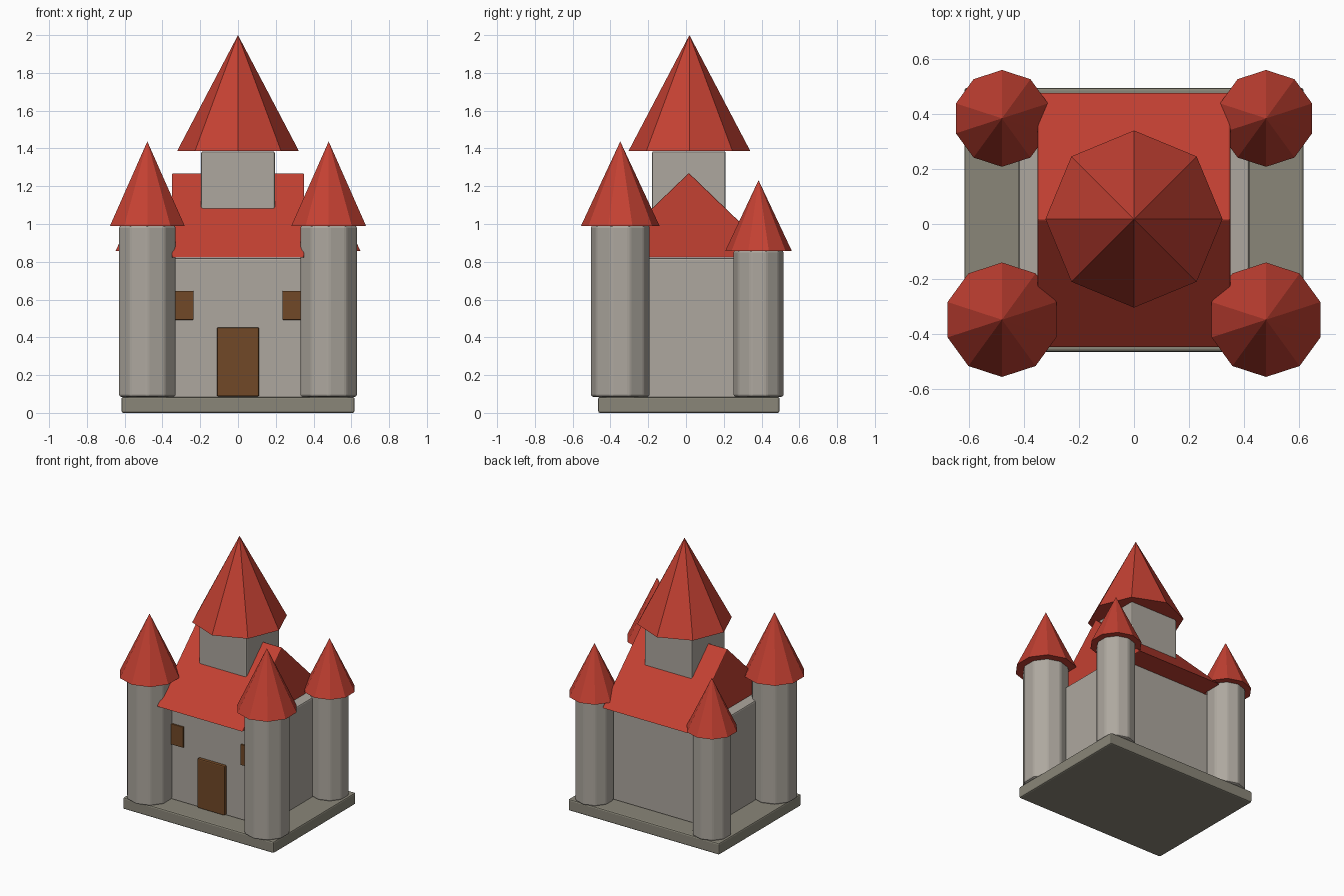
import bpy, bmesh, math
from mathutils import Matrix

if "Cube" in bpy.data.objects:
    bpy.data.objects.remove(bpy.data.objects["Cube"])

CY = 0.015  # middle of the keep in depth


def material(name, rgb):
    m = bpy.data.materials.new(name)
    m.diffuse_color = (*rgb, 1)
    m.use_nodes = True
    m.node_tree.nodes["Principled BSDF"].inputs["Base Color"].default_value = m.diffuse_color
    return m


STONE = material("wall stone", (0.42, 0.39, 0.345))
BASE = material("base stone", (0.255, 0.24, 0.19))
RED = material("red roof", (0.55, 0.052, 0.032))
WOOD = material("brown wood", (0.165, 0.066, 0.02))


def finish(name, bm, mat, bevel=0.0):
    bmesh.ops.recalc_face_normals(bm, faces=bm.faces)
    me = bpy.data.meshes.new(name)
    bm.to_mesh(me)
    bm.free()
    me.materials.append(mat)
    ob = bpy.data.objects.new(name, me)
    bpy.context.collection.objects.link(ob)
    if bevel:
        mod = ob.modifiers.new("soft edges", 'BEVEL')
        mod.width = bevel
        mod.segments = 2
        mod.limit_method = 'ANGLE'
        mod.angle_limit = math.radians(30)
    return ob


def box(name, lo, hi, mat, bevel=0.01):
    bm = bmesh.new()
    size = [b - a for a, b in zip(lo, hi)]
    mid = [(a + b) / 2 for a, b in zip(lo, hi)]
    bmesh.ops.create_cube(bm, size=1, matrix=Matrix.Translation(mid) @ Matrix.Diagonal((*size, 1)))
    return finish(name, bm, mat, bevel)


def cone(name, x, y, z0, z1, r0, r1, sides, mat, bevel=0.0):
    # polygon with one corner pointing along y
    bm = bmesh.new()
    turn = Matrix.Rotation(math.pi / 2, 4, 'Z')
    bmesh.ops.create_cone(bm, cap_ends=True, segments=sides, radius1=r0, radius2=r1, depth=z1 - z0)
    # put the first corner exactly on the y axis
    v = bm.verts[:][0].co
    a = math.atan2(v.y, v.x)
    mat4 = Matrix.Translation((x, y, (z0 + z1) / 2)) @ turn @ Matrix.Rotation(-a, 4, 'Z')
    bmesh.ops.transform(bm, matrix=mat4, verts=bm.verts)
    return finish(name, bm, mat, bevel)


# Base slab and keep
box("base", (-0.617, -0.465, 0), (0.617, 0.495, 0.085), BASE)
box("keep", (-0.42, CY - 0.31, 0.08), (0.42, CY + 0.31, 0.82), STONE)

# Gabled roof: triangle profile extruded along x
bm = bmesh.new()
tri = [bm.verts.new((-0.35, y, z)) for y, z in ((CY - 0.465, 0.822), (CY + 0.465, 0.822), (CY, 1.27))]
face = bm.faces.new(tri)
ext = bmesh.ops.extrude_face_region(bm, geom=[face])
bmesh.ops.translate(bm, vec=(0.70, 0, 0),
                    verts=[g for g in ext["geom"] if isinstance(g, bmesh.types.BMVert)])
finish("gable_roof", bm, RED, 0.006)

# Central tower with its spire
box("central_tower", (-0.195, CY - 0.195, 1.02), (0.195, CY + 0.195, 1.385), STONE)
cone("central_spire", 0, 0.018, 1.387, 2.0, 0.322, 0, 8, RED)

# Corner towers, front pair larger than the back pair
for side, sx in (("left", -1), ("right", 1)):
    for end, y, r, top, roof_r, tip in (("front", -0.348, 0.157, 0.992, 0.208, 1.437),
                                        ("back", 0.384, 0.134, 0.86, 0.176, 1.232)):
        cone(f"{end}_{side}_tower", sx * 0.48, y, 0.085, top, r, r, 10, STONE, 0.012)
        cone(f"{end}_{side}_spire", sx * 0.48, y, top - 0.002, tip, roof_r, 0, 10, RED)

# Door and windows on the front
front = CY - 0.31
box("door", (-0.112, front - 0.022, 0.087), (0.112, front + 0.02, 0.453), WOOD, 0.008)
for side, sx in (("left", -1), ("right", 1)):
    x = sx * 0.285
    box(f"{side}_window", (x - 0.05, front - 0.012, 0.493), (x + 0.05, front + 0.02, 0.645), WOOD, 0.003)
